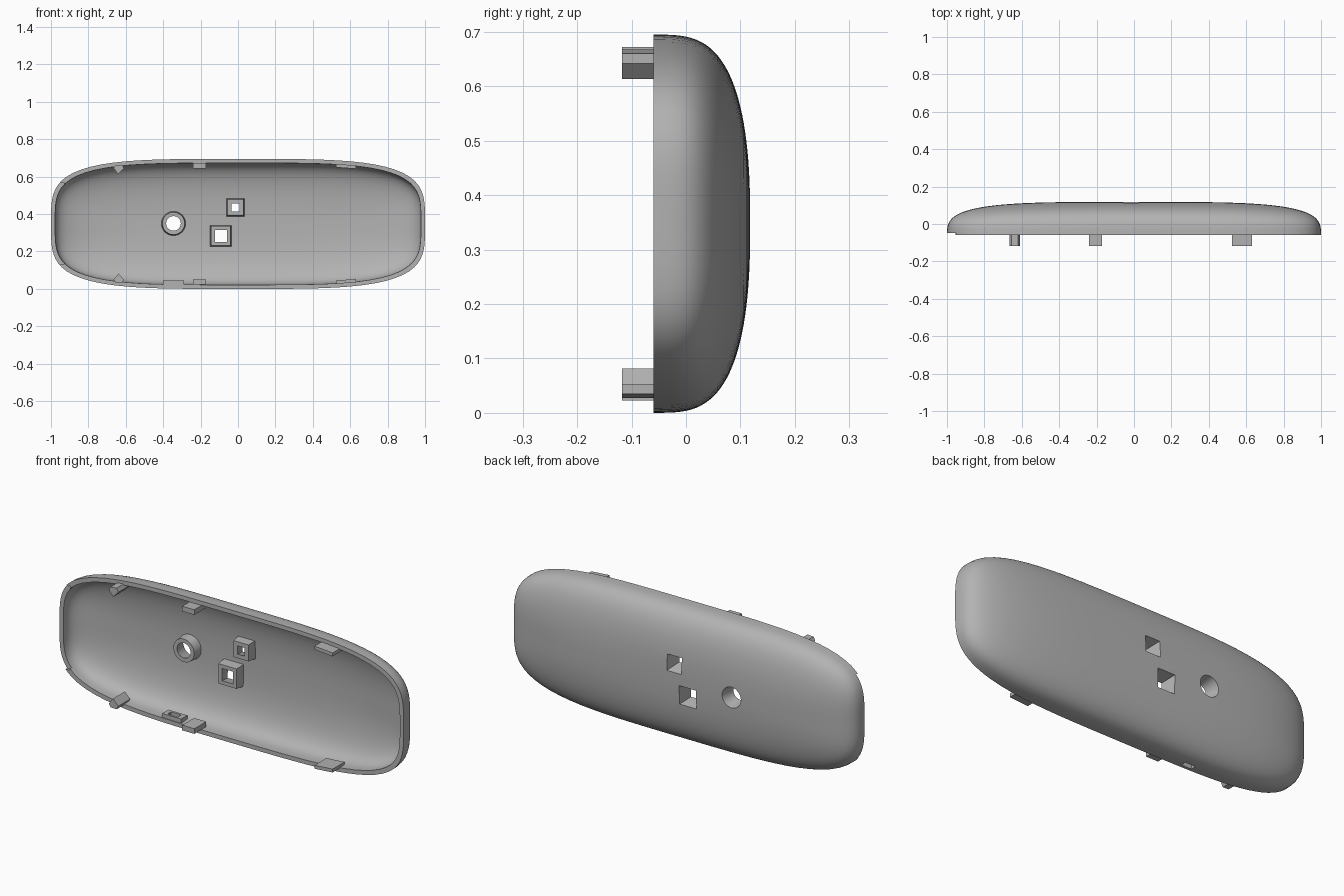
import bpy, bmesh, math
from mathutils import Matrix, Vector

cube = bpy.data.objects.get("Cube")
if cube:
    bpy.data.objects.remove(cube)

MID_Z = 0.3475
RIM_Y = -0.06
SEGS, RINGS = 112, 30

grey = bpy.data.materials.new("plain grey")
grey.use_nodes = True
colour = (0.45, 0.45, 0.45, 1)
grey.diffuse_color = colour
grey.node_tree.nodes["Principled BSDF"].inputs["Base Color"].default_value = colour


def make(name, bm):
    bmesh.ops.recalc_face_normals(bm, faces=bm.faces)
    mesh = bpy.data.meshes.new(name)
    bm.to_mesh(mesh)
    bm.free()
    mesh.materials.append(grey)
    obj = bpy.data.objects.new(name, mesh)
    bpy.context.collection.objects.link(obj)
    return obj


def box(name, lo, hi):
    lo, hi = Vector(lo), Vector(hi)
    bm = bmesh.new()
    bmesh.ops.create_cube(bm, size=1, matrix=Matrix.Translation((lo + hi) / 2)
                          @ Matrix.Diagonal((*(hi - lo), 1)))
    return make(name, bm)


def frustum(name, x, z, y_front, y_back, r_front, r_back, sides):
    """Tapered post along y; r is the half width for four sides."""
    k = 1 / math.cos(math.pi / sides) if sides == 4 else 1
    bm = bmesh.new()
    bmesh.ops.create_cone(
        bm, cap_ends=True, segments=sides, radius1=r_front * k, radius2=r_back * k,
        depth=y_back - y_front,
        matrix=Matrix.Translation((x, (y_front + y_back) / 2, z))
        @ Matrix.Rotation(-math.pi / 2, 4, 'X') @ Matrix.Rotation(math.pi / sides, 4, 'Z'))
    return make(name, bm)


def prism(name, outline, y0, y1):
    bm = bmesh.new()
    face = bm.faces.new([bm.verts.new((x, y0, z)) for x, z in outline])
    ext = bmesh.ops.extrude_face_region(bm, geom=[face])
    bmesh.ops.translate(bm, vec=(0, y1 - y0, 0),
                        verts=[v for v in ext["geom"] if isinstance(v, bmesh.types.BMVert)])
    return make(name, bm)


def dome(bm, half_x, half_z, depth):
    """Soft rectangular dome; returns the rim loop."""
    rim = prev = None
    for i in range(RINGS):
        t = i / RINGS * math.pi / 2
        s = math.cos(t) ** 2
        y = RIM_Y + depth * math.sin(t) ** 0.6
        n = 2.6 + 1.3 * s
        ring = []
        for j in range(SEGS):
            a = 2 * math.pi * j / SEGS
            c, d = math.cos(a), math.sin(a)
            r = (abs(c) ** n + abs(d) ** n) ** (-1 / n)
            ring.append(bm.verts.new((half_x * s ** 0.25 * r * c, y,
                                      MID_Z + half_z * s ** 0.4 * r * d)))
        if prev:
            bridge(bm, prev, ring)
        rim = rim or ring
        prev = ring
    top = bm.verts.new((0, RIM_Y + depth, MID_Z))
    for j in range(SEGS):
        bm.faces.new((prev[j], prev[(j + 1) % SEGS], top))
    return rim


def bridge(bm, a, b):
    for j in range(SEGS):
        k = (j + 1) % SEGS
        bm.faces.new((a[j], a[k], b[k], b[j]))


# Hollow shell with a flat rim
bm = bmesh.new()
outer = dome(bm, 1.0, MID_Z, 0.178)
inner = dome(bm, 0.978, MID_Z - 0.022, 0.157)
bridge(bm, outer, inner)
shell = make("shell", bm)


def boolean(tool, operation):
    mod = shell.modifiers.new(tool.name, 'BOOLEAN')
    mod.operation = operation
    mod.solver = 'EXACT'
    mod.object = tool
    tool.hide_render = True
    tools.append(tool)


tools = []
# Bosses inside, with tapered pockets opening to the back
posts = [("round", -0.345, 0.35, 0.06, 0.038, 0.055, 40),
         ("large_square", -0.092, 0.283, 0.052, 0.031, 0.05, 4),
         ("small_square", -0.014, 0.436, 0.043, 0.02, 0.044, 4)]
for name, x, z, size, hole, mouth, sides in posts:
    boolean(frustum(name + "_boss", x, z, 0.045, 0.108, size, size + 0.006, sides), 'UNION')
# Frame of the cable port in the lower wall
boolean(box("port_frame", (-0.40, -0.056, 0.017), (-0.29, -0.005, 0.045)), 'UNION')
for name, x, z, size, hole, mouth, sides in posts:
    boolean(frustum(name + "_pocket", x, z, 0.04, 0.122, hole, mouth, sides), 'DIFFERENCE')
boolean(box("port_hole", (-0.375, -0.045, -0.05), (-0.315, -0.018, 0.08)), 'DIFFERENCE')
# Shallow step in the rim at the right end
boolean(box("rim_step", (-1.1, -0.1, 0.13), (-0.93, -0.047, 0.57)), 'DIFFERENCE')

# Bake the cuts into the shell
bpy.context.view_layer.update()
graph = bpy.context.evaluated_depsgraph_get()
baked = bpy.data.meshes.new_from_object(shell.evaluated_get(graph))
shell.modifiers.clear()
shell.data = baked
for tool in tools:
    bpy.data.objects.remove(tool)

# Clip tabs along both long edges, mirrored top to bottom
tabs = {
    "pointed_tab": [(-0.665, 0.645), (-0.64, 0.613), (-0.61, 0.645), (-0.62, 0.664), (-0.655, 0.662)],
    "middle_tab": [(-0.24, 0.645), (-0.17, 0.645), (-0.17, 0.672), (-0.24, 0.672)],
    "wide_tab": [(0.525, 0.65), (0.63, 0.642), (0.63, 0.66), (0.525, 0.668)],
}
for name, outline in tabs.items():
    prism("upper_" + name, outline, -0.118, -0.02)
    prism("lower_" + name, [(x, 2 * MID_Z - z) for x, z in outline], -0.118, -0.02)

# Smooth the shell, keep its edges crisp
bpy.ops.object.select_all(action='DESELECT')
shell.select_set(True)
bpy.context.view_layer.objects.active = shell
bpy.ops.object.shade_smooth_by_angle(angle=math.radians(32))
